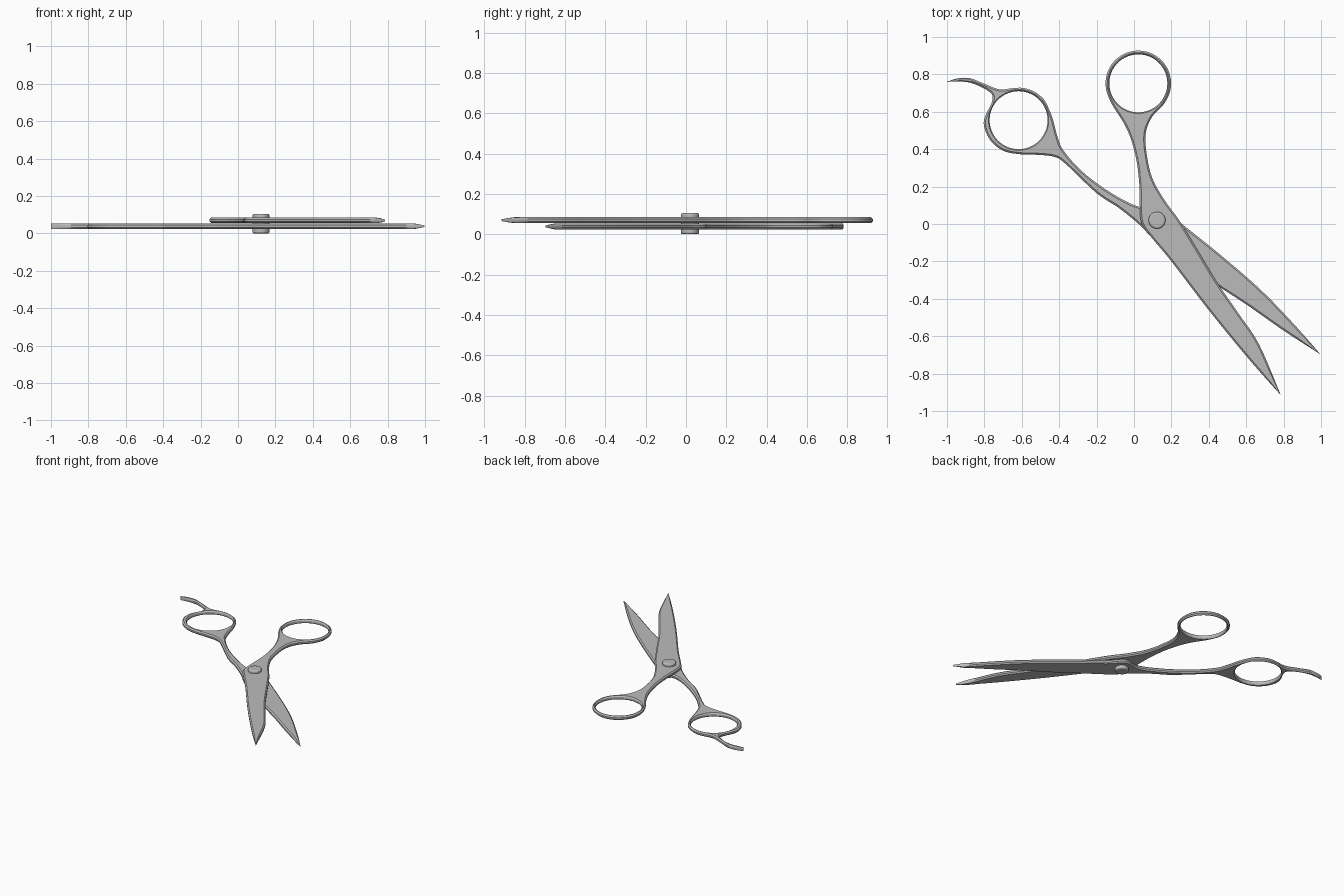
import bpy, bmesh
from math import cos, sin, radians
from mathutils import Vector

if "Cube" in bpy.data.objects:
    bpy.data.objects.remove(bpy.data.objects["Cube"])

steel = bpy.data.materials.new("brushed steel grey")
steel.use_nodes = True
STEEL = (0.5, 0.5, 0.5, 1)
steel.diffuse_color = STEEL
steel.node_tree.nodes["Principled BSDF"].inputs["Base Color"].default_value = STEEL


def arc(centre, radius, start, end, count):
    """Points on a circle, angles in degrees."""
    angles = [radians(start + (end - start) * i / (count - 1)) for i in range(count)]
    return [(centre[0] + radius * cos(a), centre[1] + radius * sin(a)) for a in angles]


def smooth_run(points, steps=6):
    """Smooth path through the points; the last point is left to the next run."""
    p = [Vector(q) for q in points]
    p = [2 * p[0] - p[1]] + p + [2 * p[-1] - p[-2]]
    path = []
    for a, b, c, d in zip(p, p[1:], p[2:], p[3:]):
        for i in range(steps):
            t = i / steps
            path.append(0.5 * (2 * b + (c - a) * t + (2 * a - 5 * b + 4 * c - d) * t ** 2
                               + (3 * b - a - 3 * c + d) * t ** 3))
    return path


def finish(obj):
    obj.data.materials.append(steel)
    bpy.ops.object.select_all(action="DESELECT")
    obj.select_set(True)
    bpy.context.view_layer.objects.active = obj
    bpy.ops.object.shade_smooth_by_angle(angle=radians(30))


def build_half(name, runs, hole, z_mid, half_height=0.0145):
    """Chamfered flat plate: an outline of smooth runs, with one finger hole."""
    tips = [Vector(run[0]) for run in runs]
    outer = [p for run in runs for p in smooth_run(run)]
    inner = [Vector(p) for p in arc(hole, 0.155, 360, 0, 65)[:-1]]
    bm = bmesh.new()
    caps = {0: [], 3: []}
    for path, chamfer in ((outer, 0.009), (inner, 0.006)):
        layers = [[], [], [], []]
        n = len(path)
        for i, p in enumerate(path):
            along = (path[(i + 1) % n] - path[i - 1]).normalized()
            inward = Vector((-along.y, along.x))
            # chamfer and thickness fade out towards the points
            inset = chamfer * min(1, min((p - t).length for t in tips) / 0.16)
            height = half_height * min(1, 0.3 + (p - tips[0]).length / 0.1)
            for k, (level, shift) in enumerate(((-1, 1), (-0.4, 0), (0.4, 0), (1, 1))):
                q = p + inward * inset * shift
                layers[k].append(bm.verts.new((q.x, q.y, z_mid + level * height)))
        for low, high in zip(layers, layers[1:]):
            for i in range(n):
                j = (i + 1) % n
                bm.faces.new((low[i], low[j], high[j], high[i]))
        for k in caps:
            loop = layers[k]
            caps[k] += [bm.edges.get((loop[i - 1], loop[i])) for i in range(n)]
    for edges in caps.values():
        bmesh.ops.triangle_fill(bm, use_beauty=True, edges=edges)
    bmesh.ops.recalc_face_normals(bm, faces=bm.faces)
    mesh = bpy.data.meshes.new(name)
    bm.to_mesh(mesh)
    bm.free()
    obj = bpy.data.objects.new(name, mesh)
    bpy.context.collection.objects.link(obj)
    finish(obj)


# Upper half: blade, neck and round finger ring
ring = (0.023, 0.752)
upper = ([(0.785, -0.915), (0.67, -0.646), (0.56, -0.48), (0.446, -0.315), (0.34, -0.14),
          (0.245, 0.015), (0.165, 0.125), (0.1, 0.24), (0.07, 0.36), (0.062, 0.48),
          (0.095, 0.57), (0.155, 0.635)]
         + arc(ring, 0.175, -20, 195, 12)
         + [(-0.115, 0.635), (-0.055, 0.54), (-0.015, 0.45), (0.015, 0.33), (0.029, 0.2),
            (0.031, 0.09), (0.042, 0.0), (0.1, -0.08), (0.2, -0.2), (0.403, -0.465),
            (0.617, -0.726), (0.785, -0.915)])
build_half("upper_half", [upper], ring, 0.0695)

# Lower half: blade, neck, finger ring and curved finger rest
ring = (-0.617, 0.555)
blade_tip, rest_tip = (0.997, -0.697), (-1.0, 0.76)
top_side = ([blade_tip, (0.85, -0.53), (0.67, -0.345), (0.45, -0.155), (0.245, 0.01),
             (0.15, 0.1), (0.03, 0.092), (-0.12, 0.165), (-0.27, 0.275), (-0.375, 0.39),
             (-0.41, 0.47), (-0.437, 0.57)]
            + arc(ring, 0.174, 34, 100, 5)
            + [(-0.72, 0.72), (-0.8, 0.75), (-0.88, 0.78), (-0.95, 0.777), rest_tip])
under_side = ([rest_tip, (-0.92, 0.762), (-0.85, 0.747), (-0.765, 0.7), (-0.76, 0.65),
               (-0.79, 0.59), (-0.803, 0.53), (-0.77, 0.45), (-0.7, 0.392), (-0.61, 0.373),
               (-0.52, 0.37), (-0.43, 0.36), (-0.37, 0.325), (-0.2, 0.165), (-0.08, 0.085),
               (0.03, -0.005), (0.12, -0.095), (0.28, -0.21), (0.435, -0.322),
               (0.6, -0.43), (0.8, -0.57), blade_tip])
build_half("lower_half", [top_side, under_side], ring, 0.0385)

# Pivot screw through both halves
bpy.ops.mesh.primitive_cylinder_add(vertices=48, radius=0.045, depth=0.105,
                                    location=(0.123, 0.02, 0.0525))
screw = bpy.context.object
screw.name = "pivot_screw"
rounding = screw.modifiers.new("rounded rim", "BEVEL")
rounding.width = 0.009
rounding.segments = 3
rounding.limit_method = "ANGLE"
finish(screw)
